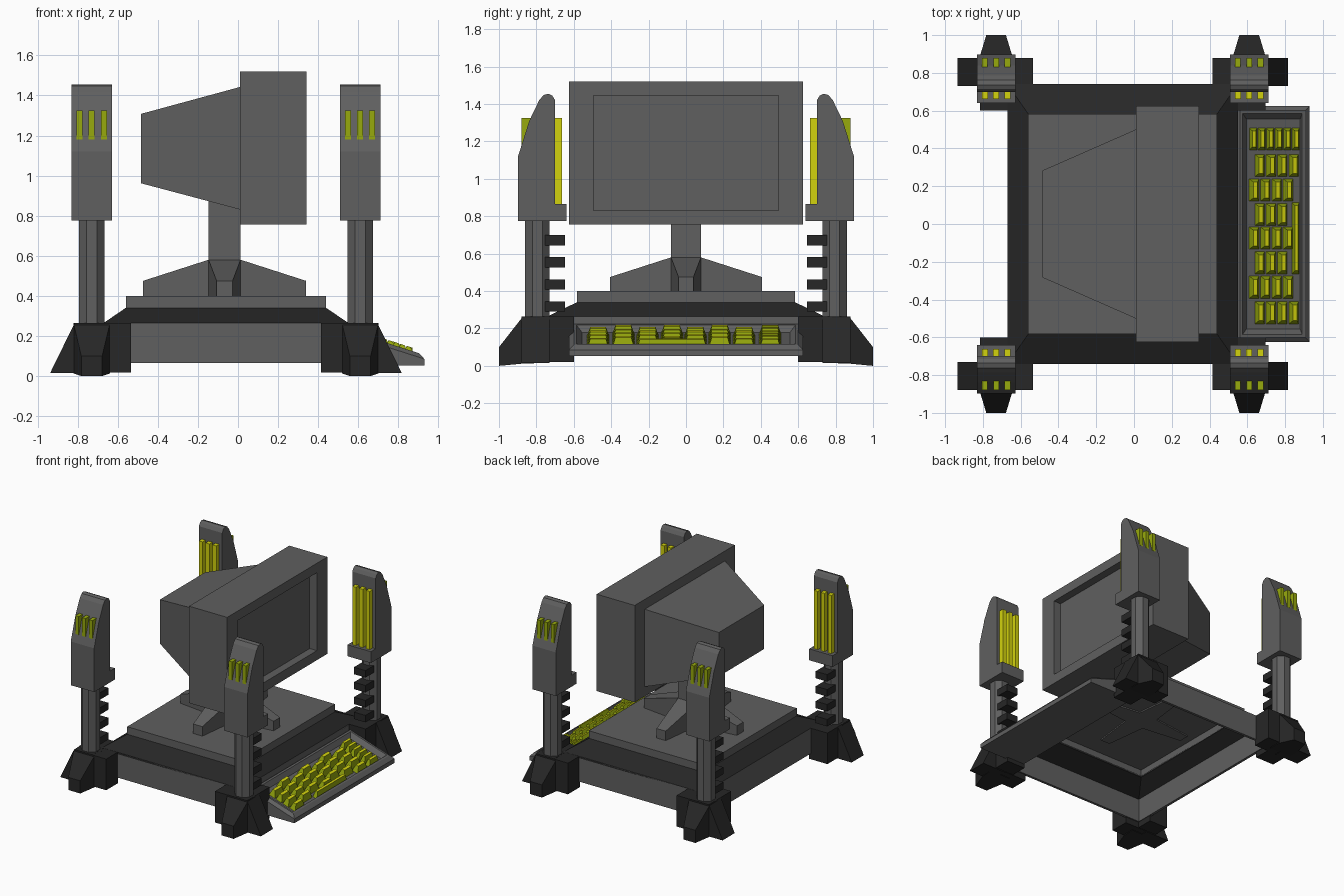
import bpy, bmesh, math
from mathutils import Matrix, Vector

if "Cube" in bpy.data.objects:
    bpy.data.objects.remove(bpy.data.objects["Cube"])


def material(name, r, g, b):
    m = bpy.data.materials.new(name)
    m.diffuse_color = (r, g, b, 1)
    m.use_nodes = True
    m.node_tree.nodes["Principled BSDF"].inputs["Base Color"].default_value = m.diffuse_color
    return m


GREY = material("grey", 0.115, 0.115, 0.115)
DARK = material("near black", 0.02, 0.02, 0.02)
YELLOW = material("yellow", 0.65, 0.65, 0.004)
GREEN = material("lime green", 0.31, 0.40, 0.004)


def loft(name, rings, mat, xf=Matrix(), loop=False, tip=None):
    """Skin equal-sized rings; cap both ends unless the rings close on themselves."""
    bm = bmesh.new()
    vs = [[bm.verts.new(xf @ Vector(p)) for p in r] for r in rings]
    n = len(rings[0])
    pairs = list(zip(vs, vs[1:])) + ([(vs[-1], vs[0])] if loop else [])
    for a, b in pairs:
        for i in range(n):
            j = (i + 1) % n
            bm.faces.new((a[i], a[j], b[j], b[i]))
    if not loop:
        bm.faces.new(vs[0])
        cap = bm.faces.new(vs[-1])
        if tip:
            cap.material_index = 1
    bmesh.ops.recalc_face_normals(bm, faces=bm.faces[:])
    me = bpy.data.meshes.new(name)
    bm.to_mesh(me)
    bm.free()
    me.materials.append(mat)
    if tip:
        me.materials.append(tip)
    ob = bpy.data.objects.new(name, me)
    bpy.context.collection.objects.link(ob)
    return ob


def rect_z(x0, x1, y0, y1, z):
    return [(x0, y0, z), (x1, y0, z), (x1, y1, z), (x0, y1, z)]


def rect_x(x, y, z0, z1):
    return [(x, -y, z0), (x, y, z0), (x, y, z1), (x, -y, z1)]


def box(name, x0, x1, y0, y1, z0, z1, mat, xf=Matrix()):
    return loft(name, [rect_z(x0, x1, y0, y1, z0), rect_z(x0, x1, y0, y1, z1)], mat, xf)


def extrude_x(name, profile, x0, x1, mat, xf=Matrix()):
    return loft(name, [[(x, y, z) for y, z in profile] for x in (x0, x1)], mat, xf)


CX = -0.06  # centre of the base and stand


def base_ring(inset, z):
    return rect_z(CX - 0.61 + inset, CX + 0.61 - inset, -0.74 + inset, 0.74 - inset, z)


def plate_ring(inset, z):
    return rect_z(CX - 0.5 + inset, CX + 0.5 - inset, -0.583 + inset, 0.583 - inset, z)


# Hollow base: side walls, sloping dark rim and raised plate
loft("base_wall", [base_ring(0, 0.065), base_ring(0, 0.265),
                   base_ring(0.02, 0.265), base_ring(0.02, 0.065)], GREY, loop=True)
loft("base_rim", [base_ring(0, 0.265), plate_ring(0, 0.34), plate_ring(0.02, 0.34),
                  plate_ring(0.02, 0.325), base_ring(0.02, 0.25), base_ring(0, 0.25)],
     DARK, loop=True)
loft("base_plate", [plate_ring(0.02, 0.385), plate_ring(0.02, 0.33),
                    plate_ring(0, 0.33), plate_ring(0, 0.40)], GREY)

# Monitor stand: hub, four tapering arms and post
SX = -0.067
box("stand_post", SX - 0.08, SX + 0.08, -0.081, 0.081, 0.375, 0.9, GREY)
for k in range(4):
    turn = Matrix.Translation((SX, 0, 0)) @ Matrix.Rotation(k * math.pi / 2, 4, 'Z')
    loft("stand_arm", [rect_x(0.0, 0.08, 0.375, 0.58), rect_x(0.08, 0.08, 0.375, 0.58),
                       rect_x(0.406, 0.04, 0.375, 0.475)], GREY, turn)

# Monitor: tapering back, and housing with recessed screen
loft("monitor_back", [rect_x(-0.485, 0.283, 0.962, 1.308),
                      rect_x(0.02, 0.505, 0.828, 1.445)], GREY)
loft("monitor_front", [rect_x(0.01, 0.625, 0.755, 1.52), rect_x(0.343, 0.625, 0.755, 1.52),
                       rect_x(0.343, 0.495, 0.83, 1.445),
                       rect_x(0.28, 0.495, 0.83, 1.445)], GREY)


# Keyboard tray with sloping top
def slope(x):
    return 0.105 + (0.93 - x) * 0.32


def tray_ring(x0, x1, y, dz):
    return [(x, yy, slope(x) + dz) for x, yy in ((x0, -y), (x1, -y), (x1, y), (x0, y))]


loft("keyboard_tray", [rect_z(0.54, 0.93, -0.625, 0.625, 0.052),
                       tray_ring(0.54, 0.93, 0.625, -0.02),
                       tray_ring(0.56, 0.905, 0.6, 0.0),
                       tray_ring(0.575, 0.89, 0.585, 0.0),
                       tray_ring(0.595, 0.88, 0.555, -0.035)], GREY)


def key(name, x, y, hx, hy):
    def ring(sx, sy, shift, dz):
        return [(x + shift + a * sx, y + b * sy, slope(x + shift + a * sx) + dz)
                for a, b in ((-1, -1), (1, -1), (1, 1), (-1, 1))]
    loft(name, [ring(hx, hy, 0, -0.04), ring(hx * 0.4, hy - 0.018, hx * 0.3, 0.017)],
         GREEN, tip=YELLOW)


# Keys: staggered rows, one row of narrow keys and a long bar
rows = [(0.31, 0.665, 4), (0.18, 0.635, 4), (0.05, 0.665, 3), (-0.075, 0.635, 4),
        (-0.205, 0.665, 3), (-0.335, 0.635, 4), (-0.47, 0.665, 4)]
for y, x0, count in rows:
    for i in range(count):
        key("key", x0 + i * 0.06, y, 0.027, 0.06)
for i in range(6):
    key("narrow_key", 0.63 + i * 0.045, 0.45, 0.021, 0.06)
key("long_key", 0.855, -0.075, 0.02, 0.19)

# Four corner towers, mirrored from one quarter
pod = [(0.64, 0.775), (0.64, 0.865), (0.70, 0.865), (0.70, 1.42), (0.715, 1.445),
       (0.737, 1.455), (0.762, 1.448), (0.785, 1.42), (0.838, 1.31), (0.898, 1.12),
       (0.898, 0.775)]
vent = [(0.80, 1.325), (0.88, 1.325), (0.88, 1.18), (0.85, 1.18)]
for sx in (-1, 1):
    for sy in (-1, 1):
        xf = Matrix.Translation((CX + sx * 0.67, 0, 0)) @ Matrix.Diagonal((sx, sy, 1, 1))
        # splayed foot
        box("foot_core", -0.075, 0.085, 0.60, 0.88, 0.02, 0.265, DARK, xf)
        box("foot_inner_arm", -0.195, 0.0, 0.73, 0.88, 0.018, 0.264, DARK, xf)
        loft("foot_side_toe", [[(u, y, z) for y, z in ((0.73, 0.015), (0.88, 0.015),
                                                       (0.88, t), (0.73, t))]
                               for u, t in ((0.0, 0.265), (0.085, 0.265), (0.205, 0.02))],
             DARK, xf)
        loft("foot_end_toe", [[(-w, y, b), (w, y, b), (w, y, t), (-w, y, t)]
                              for y, w, b, t in ((0.78, 0.09, 0.015, 0.265),
                                                 (0.875, 0.09, 0.012, 0.26),
                                                 (1.0, 0.052, 0.0, 0.10))], DARK, xf)
        # eight-sided strut with ribs
        octagon = [(0.07 * math.cos(math.radians(22.5 + 45 * i)),
                    0.795 + 0.07 * math.sin(math.radians(22.5 + 45 * i))) for i in range(8)]
        loft("tower_strut", [[(x, y, z) for x, y in octagon] for z in (0.25, 0.79)], GREY, xf)
        for i in range(4):
            z = 0.29 + i * 0.118
            box("strut_rib", -0.05, 0.05, 0.647, 0.77, z, z + 0.055, DARK, xf)
        # head with bright strips inside and vents outside
        extrude_x("tower_head", pod, -0.102, 0.102, GREY, xf)
        for u in (-0.06, 0, 0.06):
            box("light_strip", u - 0.016, u + 0.016, 0.663, 0.71, 0.86, 1.325, YELLOW, xf)
            extrude_x("head_vent", vent, u - 0.015, u + 0.015, GREEN, xf)
